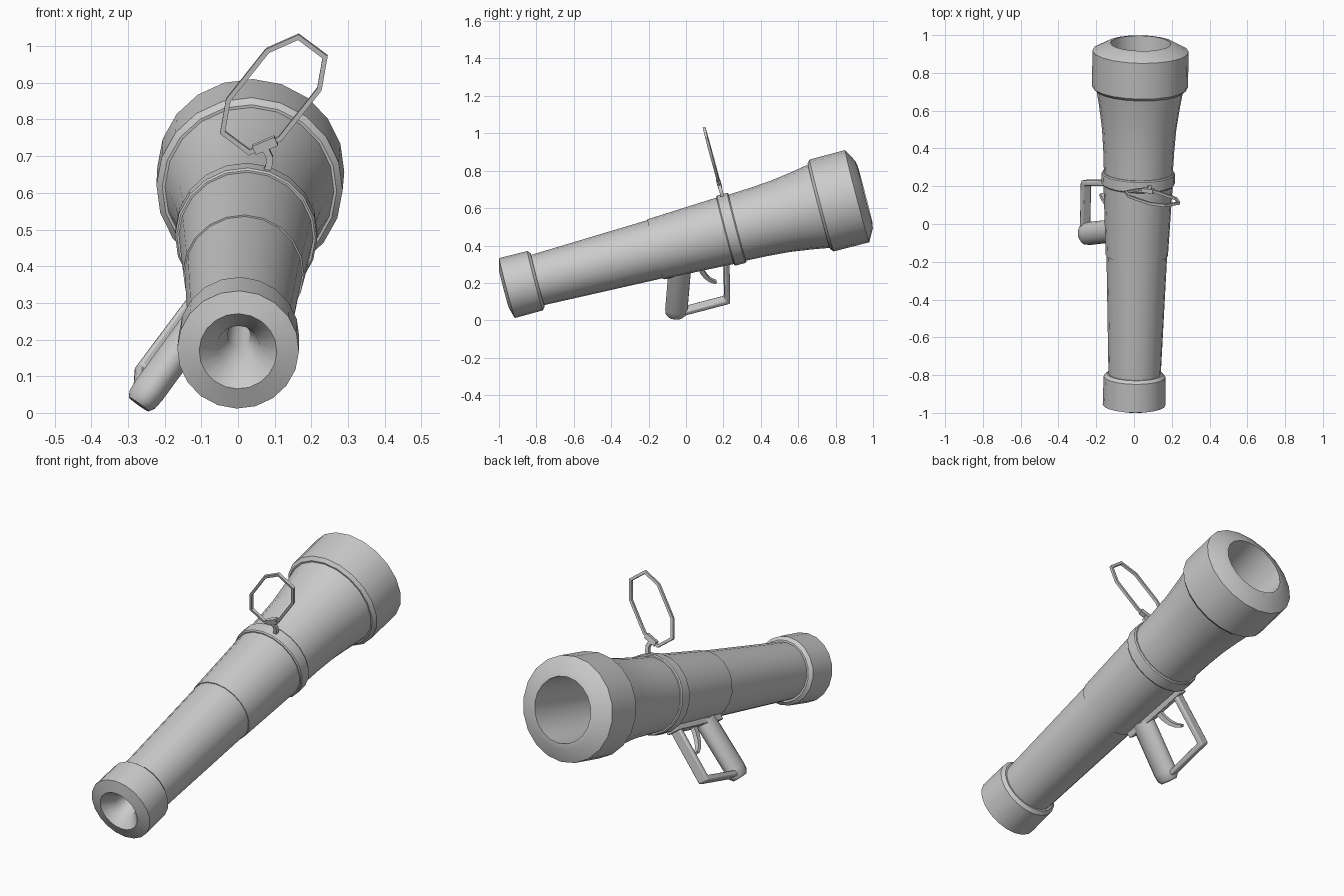
import bpy, bmesh
from math import sin, cos, pi, radians
from mathutils import Matrix, Vector

if "Cube" in bpy.data.objects:
    bpy.data.objects.remove(bpy.data.objects["Cube"])

# Launcher frame: local y runs along the barrel, local z is "up" before the tilt and roll
POSE = (Matrix.Translation((0.018, 0, 0.4236))
        @ Matrix.Rotation(radians(-1.06), 4, 'Z')
        @ Matrix.Rotation(radians(14.7), 4, 'X')
        @ Matrix.Rotation(radians(37.7), 4, 'Y'))


def finish(name, bm, local=Matrix(), bevel=0):
    bmesh.ops.transform(bm, matrix=POSE @ local, verts=bm.verts)
    bmesh.ops.recalc_face_normals(bm, faces=bm.faces)
    mesh = bpy.data.meshes.new(name)
    bm.to_mesh(mesh)
    bm.free()
    ob = bpy.data.objects.new(name, mesh)
    bpy.context.collection.objects.link(ob)
    if bevel:
        mod = ob.modifiers.new("soft_edges", 'BEVEL')
        mod.width, mod.segments = bevel, 2
    bpy.ops.object.select_all(action='DESELECT')
    ob.select_set(True)
    bpy.context.view_layer.objects.active = ob
    bpy.ops.object.shade_smooth_by_angle(angle=radians(32))
    return ob


def lathe(name, profile, sides=20, local=Matrix(), closed=False):
    """Turn (position, radius) points around local y."""
    bm = bmesh.new()
    rings = []
    for t, r in profile:
        if r == 0:
            rings.append([bm.verts.new((0, t, 0))] * sides)
        else:
            rings.append([bm.verts.new((r * cos(2 * pi * i / sides), t, r * sin(2 * pi * i / sides)))
                          for i in range(sides)])
    pairs = list(zip(rings, rings[1:]))
    if closed:
        pairs.append((rings[-1], rings[0]))
    for a, b in pairs:
        for i in range(sides):
            j = (i + 1) % sides
            bm.faces.new(list(dict.fromkeys((a[i], a[j], b[j], b[i]))))
    return finish(name, bm, local)


def strap(name, path, thick, depth, to3d, closed=False, taper=1.0, bevel=0):
    """Rectangular bar following a flat path; to3d maps (u, v, w) to local space."""
    bm = bmesh.new()
    pts = [Vector(p) for p in path]
    n = len(pts)
    rings = []
    for i, p in enumerate(pts):
        prev = pts[i - 1] if closed or i else None
        nxt = pts[(i + 1) % n] if closed or i < n - 1 else None
        d1 = (p - prev).normalized() if prev is not None else (nxt - p).normalized()
        d2 = (nxt - p).normalized() if nxt is not None else d1
        n1, n2 = Vector((-d1.y, d1.x)), Vector((-d2.y, d2.x))
        m = (n1 + n2).normalized()
        m *= thick / 2 / m.dot(n1) * (1 + (taper - 1) * i / (n - 1))
        rings.append([bm.verts.new(to3d(q.x, q.y, w)) for q, w in
                      ((p + m, depth / 2), (p - m, depth / 2), (p - m, -depth / 2), (p + m, -depth / 2))])
    pairs = list(zip(rings, rings[1:]))
    if closed:
        pairs.append((rings[-1], rings[0]))
    else:
        bm.faces.new(rings[0])
        bm.faces.new(rings[-1])
    for a, b in pairs:
        for i in range(4):
            j = (i + 1) % 4
            bm.faces.new((a[i], a[j], b[j], b[i]))
    return finish(name, bm, bevel=bevel)


def side_plane(u, v, w):      # path drawn along the barrel and up
    return (w, u, v)


def cross_plane(u, v, w):     # path drawn across the barrel at the band
    return (u, 0.25 + w, v)


# Barrel sections
lathe("rear_barrel", [(-0.84, 0.10), (-0.84, 0.138), (-0.165, 0.161), (-0.165, 0.10)])
lathe("middle_barrel", [(-0.171, 0.14), (-0.171, 0.165), (0.225, 0.184), (0.225, 0.165)])
lathe("barrel_band", [(0.217, 0.17), (0.217, 0.189), (0.223, 0.194), (0.278, 0.194),
                      (0.284, 0.189), (0.284, 0.17)])
lathe("front_barrel", [(0.27, 0.165), (0.27, 0.182), (0.40, 0.188), (0.52, 0.197),
                       (0.64, 0.214), (0.75, 0.233)])

# Rear cap with its stepped nozzle hole
lathe("rear_cap", [(-0.82, 0.12), (-0.82, 0.148), (-0.835, 0.164), (-0.99, 0.166), (-1.007, 0.106),
                   (-0.955, 0.058), (-0.84, 0.032), (-0.55, 0.028), (-0.55, 0)])

# Muzzle ring with the open bore
lathe("muzzle", [(0.735, 0.22), (0.735, 0.238), (0.75, 0.254), (0.946, 0.255), (0.984, 0.186),
                 (0.989, 0.160), (0.85, 0.152), (0.45, 0.14), (0.45, 0)])

# Receiver plate under the barrel
strap("receiver_plate", [(-0.165, -0.163), (0.215, -0.176)], 0.05, 0.07, side_plane, bevel=0.004)

# Oval grip leaning backwards
lathe("grip", [(0, 0), (0, 1), (0.27, 1), (0.302, 0.93), (0.318, 0.72), (0.32, 0)], 16,
      Matrix.Translation((0, -0.07, -0.165)) @ Matrix.Rotation(radians(-106.3), 4, 'X')
      @ Matrix.Diagonal((0.046, 1, 0.061, 1)))

# Trigger guard and trigger
strap("trigger_guard", [(-0.14, -0.452), (0.128, -0.452), (0.186, -0.17)],
      0.028, 0.056, side_plane, bevel=0.008)
strap("trigger", [(0.035, -0.17), (0.04, -0.225), (0.052, -0.265), (0.070, -0.295), (0.096, -0.318)],
      0.03, 0.022, side_plane, taper=0.45)

# Sight: stretched eight-sided loop, offset to one side
outline = [(0.095, 0.125), (0.048, 0.172)]
corners = [(0.089, 0.088), (0.089, -0.088), (0.046, -0.170)]
right = [(0.046, 0.170)] + corners
loop = right + [(-x, z) for x, z in reversed(right)]
strap("sight_loop", [(x - 0.18, z + 0.359) for x, z in loop], 0.013, 0.014, cross_plane, closed=True)
strap("sight_stem", [(-0.062, 0.165), (-0.069, 0.192), (-0.082, 0.212), (-0.110, 0.226)],
      0.018, 0.018, cross_plane)
strap("sight_clamp", [(-0.096, 0.260), (-0.128, 0.202)], 0.026, 0.022, cross_plane)
